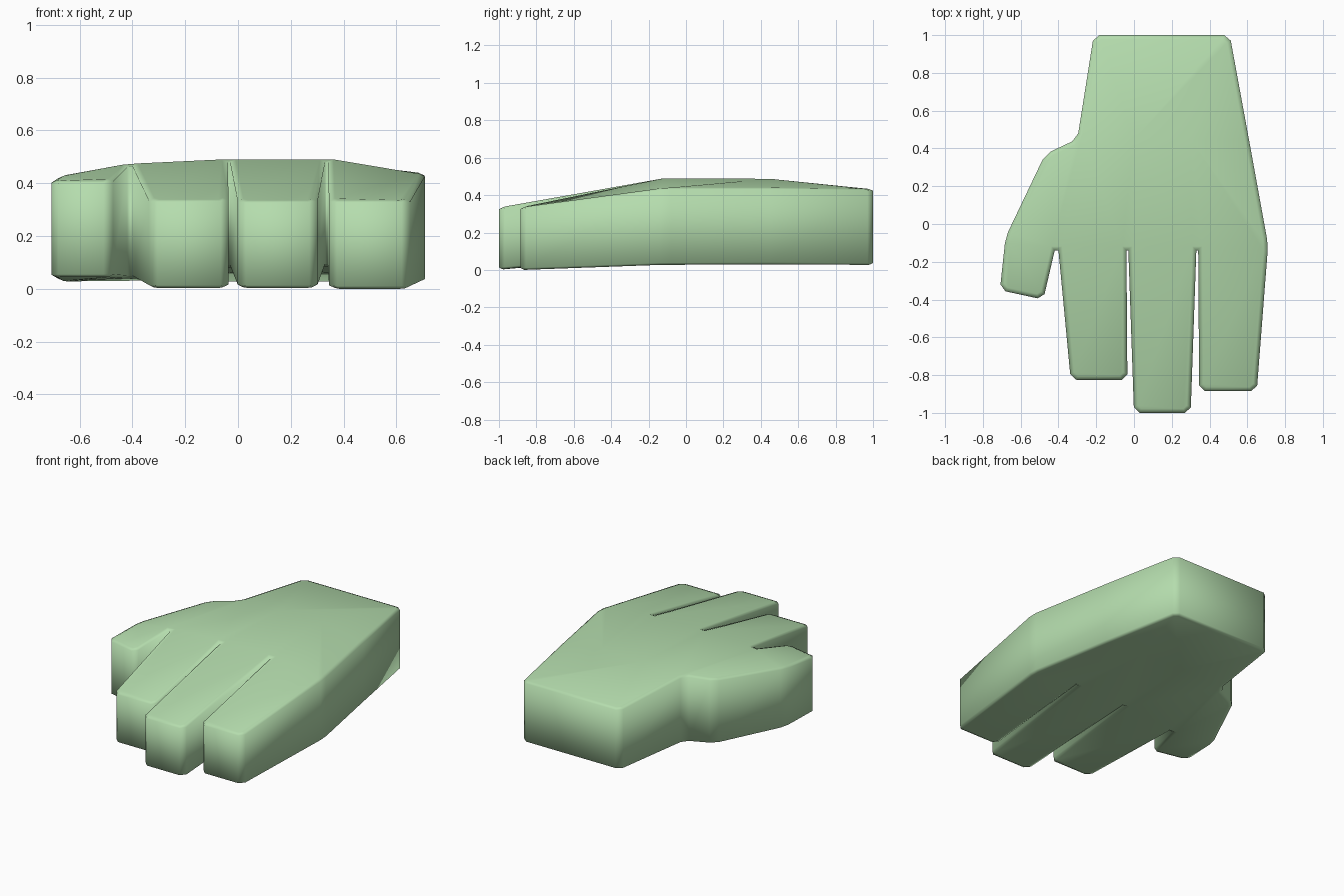
import bpy, bmesh
from mathutils import Vector

if "Cube" in bpy.data.objects:
    bpy.data.objects.remove(bpy.data.objects["Cube"])

# Hand outline, counter-clockwise from above: x, y, top height, bottom height
P = [(-.213, 1, .433, .027),                               # wrist
     (-.30, .45, .478, .032), (-.47, .37, .46, .03),       # thumb root
     (-.68, -.07, .43, .028), (-.71, -.35, .41, .045),     # thumb outer side
     (-.48, -.40, .41, .045), (-.42, -.14, .47, .04),      # thumb inner side
     (-.40, -.14, .475, .04), (-.335, -.825, .338, .003),  # first finger
     (-.035, -.825, .338, .003), (-.04, -.14, .49, .08),
     (-.03, -.14, .49, .08), (0, -1, .335, .003),          # middle finger
     (.30, -1, .335, .003), (.33, -.14, .49, .085),
     (.34, -.14, .49, .085), (.345, -.885, .336, 0),       # outer finger
     (.65, -.885, .336, 0), (.71, -.11, .44, .028),
     (.608, .45, .44, .03), (.507, 1, .433, .027)]         # outer side, wrist
# Back of the hand and hollow of the palm
INNER = [(0, .45, .487, .065), (.30, .45, .487, .065)]

# Patches of palm, thumb and fingers
F = [(0, 1, 21), (0, 21, 22, 20), (22, 19, 20), (1, 10, 21), (21, 10, 11),
     (21, 11, 14, 22), (22, 14, 15), (22, 15, 18), (22, 18, 19),
     (1, 7, 10), (1, 6, 7), (1, 2, 6), (2, 3, 6), (3, 4, 5, 6),
     (7, 8, 9, 10), (11, 12, 13, 14), (15, 16, 17, 18)]
SHARP = {6, 7, 10, 11, 14, 15, 19}   # gaps between fingers are not clipped
CLIP, RIM, DROP = .03, .022, .01
N = len(P)

# Clip the corners of the outline
loop, ids = [], []
for i in range(N):
    p = Vector(P[i])
    ids.append([len(loop)])
    if i in SHARP:
        loop.append(p)
        continue
    for j in (i - 1, (i + 1) % N):
        d = Vector(P[j]) - p
        loop.append(p + d * (CLIP / d.xy.length))
    ids[i].append(len(loop) - 1)
M = len(loop)


def inward(k):
    """Mitred step from the outline towards the inside."""
    a = (loop[k].xy - loop[k - 1].xy).normalized()
    b = (loop[(k + 1) % M].xy - loop[k].xy).normalized()
    n = Vector((-a.y - b.y, a.x + b.x)).normalized()
    return n * (RIM / max(.5, n.dot(Vector((-a.y, a.x)))))


# Rings: inner top, outer top, outer bottom, inner bottom
bm = bmesh.new()
rings = [[], [], [], []]
for k, p in enumerate(loop):
    s = p.xy + inward(k)
    for ring, (q, z) in zip(rings, ((s, p.z), (p.xy, p.z - DROP),
                                    (p.xy, p.w + DROP), (s, p.w))):
        ring.append(bm.verts.new((q.x, q.y, z)))

# Rims and side walls
for hi, lo in zip(rings, rings[1:]):
    for k in range(M):
        n = (k + 1) % M
        bm.faces.new((hi[n], hi[k], lo[k], lo[n]))

# Middle points of the upper and lower surfaces
upper, lower = rings[0], rings[3]
for x, y, t, b in INNER:
    ids.append([len(upper)])
    upper.append(bm.verts.new((x, y, t)))
    lower.append(bm.verts.new((x, y, b)))

# Upper and lower surfaces
for f in F:
    keys = []
    for c, i in enumerate(f):
        follows = i < N and f[(c + 1) % len(f)] == (i + 1) % N
        keys += ids[i] if follows else ids[i][:1]
    bm.faces.new([upper[k] for k in keys])
    bm.faces.new([lower[k] for k in reversed(keys)])

bmesh.ops.recalc_face_normals(bm, faces=bm.faces[:])
for f in bm.faces:
    f.smooth = True

mesh = bpy.data.meshes.new("hand")
bm.to_mesh(mesh)
bm.free()
hand = bpy.data.objects.new("hand", mesh)
bpy.context.collection.objects.link(hand)

green = bpy.data.materials.new("pale green skin")
green.diffuse_color = (.46, .72, .42, 1)
green.use_nodes = True
green.node_tree.nodes["Principled BSDF"].inputs["Base Color"].default_value = green.diffuse_color
mesh.materials.append(green)
